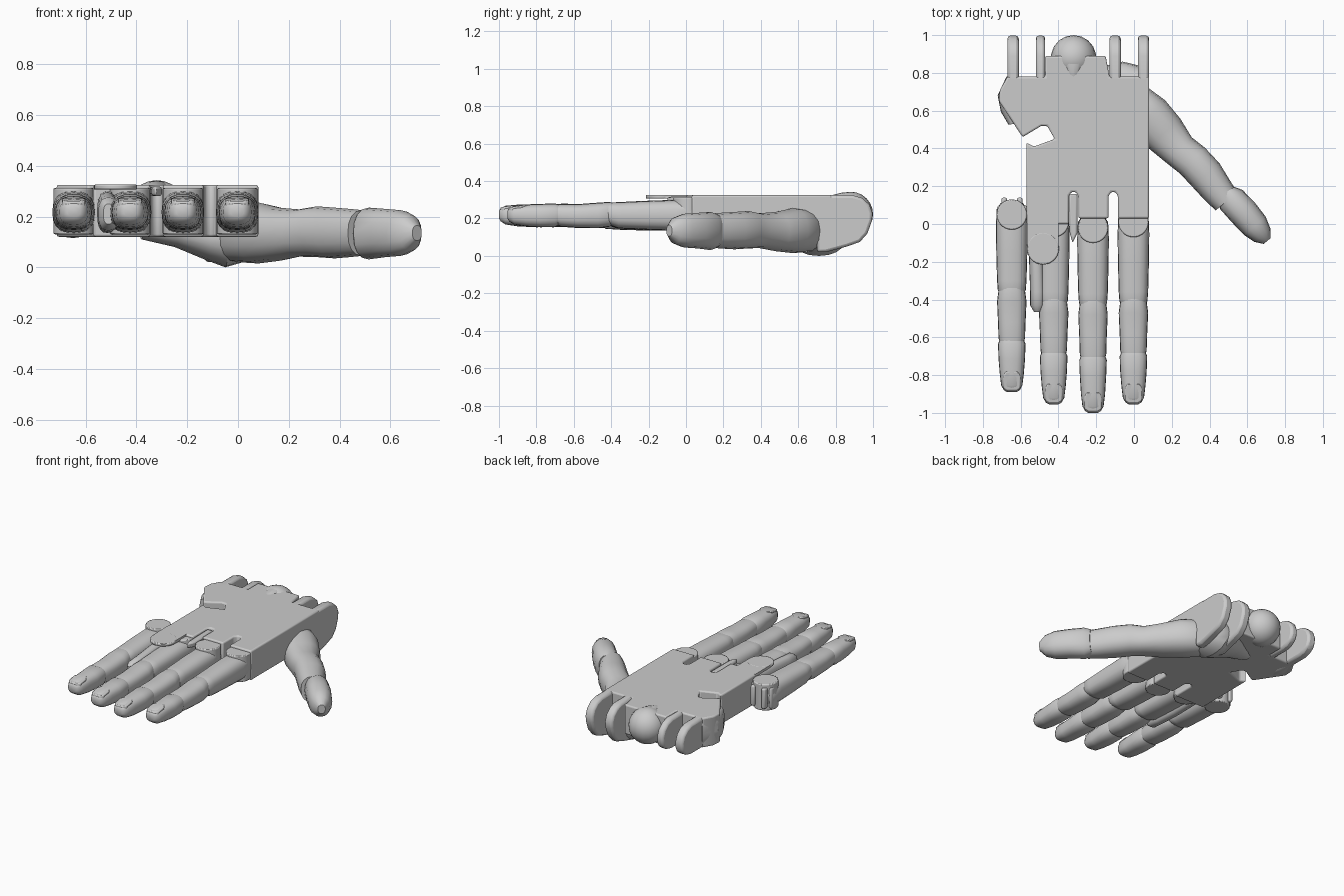
import bpy, bmesh
from math import pi, cos, sin, copysign
from mathutils import Vector, Matrix


def finish(name, bm, bevel=0.0, segs=3):
    bmesh.ops.recalc_face_normals(bm, faces=bm.faces)
    me = bpy.data.meshes.new(name)
    bm.to_mesh(me)
    bm.free()
    ob = bpy.data.objects.new(name, me)
    bpy.context.collection.objects.link(ob)
    if bevel:
        m = ob.modifiers.new("bevel", "BEVEL")
        m.width, m.segments = bevel, segs
        m.limit_method, m.angle_limit = "ANGLE", 0.6
    bpy.ops.object.select_all(action="DESELECT")
    ob.select_set(True)
    bpy.context.view_layer.objects.active = ob
    bpy.ops.object.shade_smooth_by_angle(angle=0.6)
    return ob


def extrude(name, pts, vec, bevel=0.0, segs=3):
    """Closed outline of 3D points swept along a vector."""
    bm = bmesh.new()
    f = bm.faces.new([bm.verts.new(p) for p in pts])
    r = bmesh.ops.extrude_face_region(bm, geom=[f])
    vs = [v for v in r["geom"] if isinstance(v, bmesh.types.BMVert)]
    bmesh.ops.translate(bm, verts=vs, vec=vec)
    return finish(name, bm, bevel, segs)


def slab(name, pts, z0, z1, bevel=0.0, segs=3):
    return extrude(name, [(x, y, z0) for x, y in pts], (0, 0, z1 - z0), bevel, segs)


def loft(name, secs, n=20, power=2.6):
    """Rings (x, y, z, half width, half height) standing across an xy path."""
    bm = bmesh.new()
    rings = []
    for i, (x, y, z, w, h) in enumerate(secs):
        a, b = secs[max(i - 1, 0)], secs[min(i + 1, len(secs) - 1)]
        side = Vector((b[1] - a[1], a[0] - b[0], 0)).normalized()
        ring = []
        for k in range(n):
            c, s = cos(2 * pi * k / n), sin(2 * pi * k / n)
            u = copysign(abs(c) ** (2 / power), c) * w
            v = copysign(abs(s) ** (2 / power), s) * h
            ring.append(bm.verts.new(Vector((x, y, z + v)) + side * u))
        rings.append(ring)
    for p, q in zip(rings, rings[1:]):
        for k in range(n):
            bm.faces.new((p[k], p[(k + 1) % n], q[(k + 1) % n], q[k]))
    bm.faces.new(rings[0])
    bm.faces.new(rings[-1])
    return finish(name, bm)


def disc(name, x, y, r, z0, z1):
    return slab(name, [(x + r * cos(k * pi / 14), y + r * sin(k * pi / 14))
                       for k in range(28)], z0, z1, 0.006, 2)


# palm with finger slots and the notched heel on the little-finger side
slab("palm", [(-0.57, 0.0), (-0.57, 0.43), (-0.53, 0.41), (-0.42, 0.45), (-0.46, 0.52),
              (-0.49, 0.52), (-0.59, 0.46), (-0.715, 0.65), (-0.71, 0.71), (-0.67, 0.78),
              (-0.52, 0.78), (-0.47, 0.78), (-0.47, 0.89), (-0.15, 0.89), (-0.13, 0.78),
              (0.08, 0.78), (0.08, 0.03), (-0.085, 0.03), (-0.085, 0.15), (-0.10, 0.17),
              (-0.12, 0.17), (-0.135, 0.15), (-0.135, 0.03), (-0.295, 0.03), (-0.295, 0.15),
              (-0.31, 0.17), (-0.33, 0.17), (-0.345, 0.15), (-0.345, 0.0)],
     0.12, 0.325, 0.018)
loft("heel_bulge", [(-0.635, 0.53, 0.22, 0.03, 0.085), (-0.645, 0.6, 0.22, 0.06, 0.1),
                    (-0.65, 0.68, 0.22, 0.072, 0.105), (-0.645, 0.78, 0.22, 0.03, 0.1)])

# wrist hinge lugs, deeper on the thumb side
for x0, x1, low in ((-0.67, -0.61, 0), (-0.52, -0.47, 0), (-0.13, -0.07, 1), (0.02, 0.08, 1)):
    prof = [(0.7, 0.325), (0.89, 0.325), (0.94, 0.31), (0.98, 0.275), (0.997, 0.23), (0.995, 0.19)]
    prof += ([(0.97, 0.12), (0.93, 0.075), (0.86, 0.05), (0.75, 0.02), (0.7, 0.02)] if low
             else [(0.98, 0.155), (0.94, 0.13), (0.9, 0.12), (0.7, 0.12)])
    extrude("wrist_lug", [(x0, y, z) for y, z in prof], (x1 - x0, 0, 0), 0.015, 2)

# wrist ball
bm = bmesh.new()
bmesh.ops.create_uvsphere(bm, u_segments=18, v_segments=12, radius=0.12,
                          matrix=Matrix.Translation((-0.32, 0.88, 0.223)))
finish("wrist_ball", bm)
loft("wrist_ball_neck", [(-0.32, 0.76, 0.25, 0.03, 0.07), (-0.32, 0.84, 0.25, 0.06, 0.09),
                         (-0.32, 0.9, 0.24, 0.07, 0.09)])

# thumb saddle under the palm
loft("thumb_saddle", [(-0.38, 0.66, 0.16, 0.05, 0.05), (-0.25, 0.68, 0.15, 0.1, 0.07),
                      (-0.13, 0.7, 0.12, 0.14, 0.09), (-0.05, 0.71, 0.11, 0.15, 0.11),
                      (0.02, 0.71, 0.13, 0.13, 0.11), (0.07, 0.71, 0.16, 0.09, 0.1)], power=2.2)

# thumb
loft("thumb_base", [(-0.06, 0.69, 0.13, 0.06, 0.08), (0.0, 0.64, 0.135, 0.11, 0.115),
                    (0.08, 0.57, 0.135, 0.12, 0.12), (0.16, 0.48, 0.13, 0.115, 0.105),
                    (0.24, 0.39, 0.135, 0.095, 0.093), (0.31, 0.335, 0.14, 0.095, 0.1),
                    (0.38, 0.26, 0.135, 0.095, 0.1), (0.44, 0.18, 0.135, 0.085, 0.095),
                    (0.49, 0.12, 0.135, 0.075, 0.09)], 16, 2.3)
loft("thumb_tip", [(0.49, 0.17, 0.135, 0.05, 0.085), (0.515, 0.13, 0.133, 0.078, 0.102),
                   (0.58, 0.06, 0.135, 0.08, 0.095), (0.64, -0.01, 0.135, 0.075, 0.09),
                   (0.68, -0.06, 0.135, 0.055, 0.07), (0.705, -0.09, 0.135, 0.024, 0.03)], 16, 2.3)

# fingers: x, tip, middle joint, end joint, knuckle
for name, x, tip, j1, j2, k in (("little", -0.647, -0.89, -0.36, -0.635, 0.04),
                                ("ring", -0.425, -0.955, -0.42, -0.70, 0.0),
                                ("middle", -0.217, -1.0, -0.43, -0.72, -0.03),
                                ("index", -0.003, -0.955, -0.42, -0.70, 0.0)):
    loft(name + "_lower", [(x, k + 0.07, 0.21, 0.06, 0.06), (x, k + 0.04, 0.215, 0.08, 0.08),
                           (x, k - 0.05, 0.217, 0.084, 0.082), (x, k - 0.2, 0.217, 0.082, 0.077),
                           (x, j1 + 0.06, 0.217, 0.078, 0.07), (x, j1 + 0.01, 0.225, 0.074, 0.06),
                           (x, j1 - 0.02, 0.23, 0.055, 0.045)])
    loft(name + "_middle", [(x, j1 + 0.05, 0.225, 0.05, 0.055), (x, j1 + 0.01, 0.222, 0.07, 0.066),
                            (x, j1 - 0.05, 0.216, 0.078, 0.068), (x, j1 - 0.16, 0.213, 0.073, 0.063),
                            (x, j2 + 0.03, 0.217, 0.07, 0.06), (x, j2 - 0.02, 0.222, 0.055, 0.045)])
    loft(name + "_tip", [(x, j2 + 0.03, 0.22, 0.06, 0.05), (x, j2, 0.217, 0.073, 0.063),
                         (x, j2 - 0.08, 0.215, 0.07, 0.062), (x, tip + 0.1, 0.216, 0.064, 0.058),
                         (x, tip + 0.035, 0.218, 0.056, 0.05), (x, tip + 0.01, 0.22, 0.042, 0.036),
                         (x, tip, 0.22, 0.025, 0.02)])
    # nail
    extrude(name + "_nail", [(x - 0.045, tip + 0.02, 0.262), (x - 0.047, tip + 0.08, 0.272),
                             (x - 0.032, tip + 0.11, 0.274), (x + 0.032, tip + 0.11, 0.274),
                             (x + 0.047, tip + 0.08, 0.272), (x + 0.045, tip + 0.02, 0.262),
                             (x + 0.025, tip + 0.007, 0.259), (x - 0.025, tip + 0.007, 0.259)],
            (0, 0, -0.03), 0.006, 2)
    disc(name + "_knuckle_disc", x, k + 0.01, 0.08, 0.13, 0.312)

# loose little-finger knuckle block with a slotted end
for x in (-0.705, -0.645):
    slab("little_fork", [(x - 0.02, 0.02), (x + 0.08, 0.02), (x + 0.08, 0.1), (x - 0.02, 0.1)],
         0.14, 0.29, 0.015, 2)
for x in (-0.702, -0.62):
    slab("little_prong", [(x, 0.08), (x + 0.03, 0.08), (x + 0.03, 0.14), (x, 0.14)],
         0.15, 0.29, 0.01, 2)

# thin guard plates reaching over the knuckles
slab("ring_guard", [(-0.567, 0.05), (-0.4, 0.05), (-0.4, -0.12), (-0.565, -0.12)], 0.306, 0.325)
disc("ring_guard_disc", -0.482, -0.13, 0.085, 0.306, 0.326)
slab("middle_guard", [(-0.345, 0.16), (-0.30, 0.16), (-0.30, -0.05), (-0.325, -0.1),
                      (-0.34, -0.05)], 0.28, 0.318, 0.01, 2)

# loose bone beside the ring finger
loft("side_bone", [(-0.515, 0.05, 0.22, 0.04, 0.08), (-0.515, -0.2, 0.215, 0.04, 0.08),
                   (-0.51, -0.36, 0.21, 0.04, 0.07), (-0.51, -0.43, 0.21, 0.04, 0.065),
                   (-0.51, -0.465, 0.21, 0.02, 0.04)])
